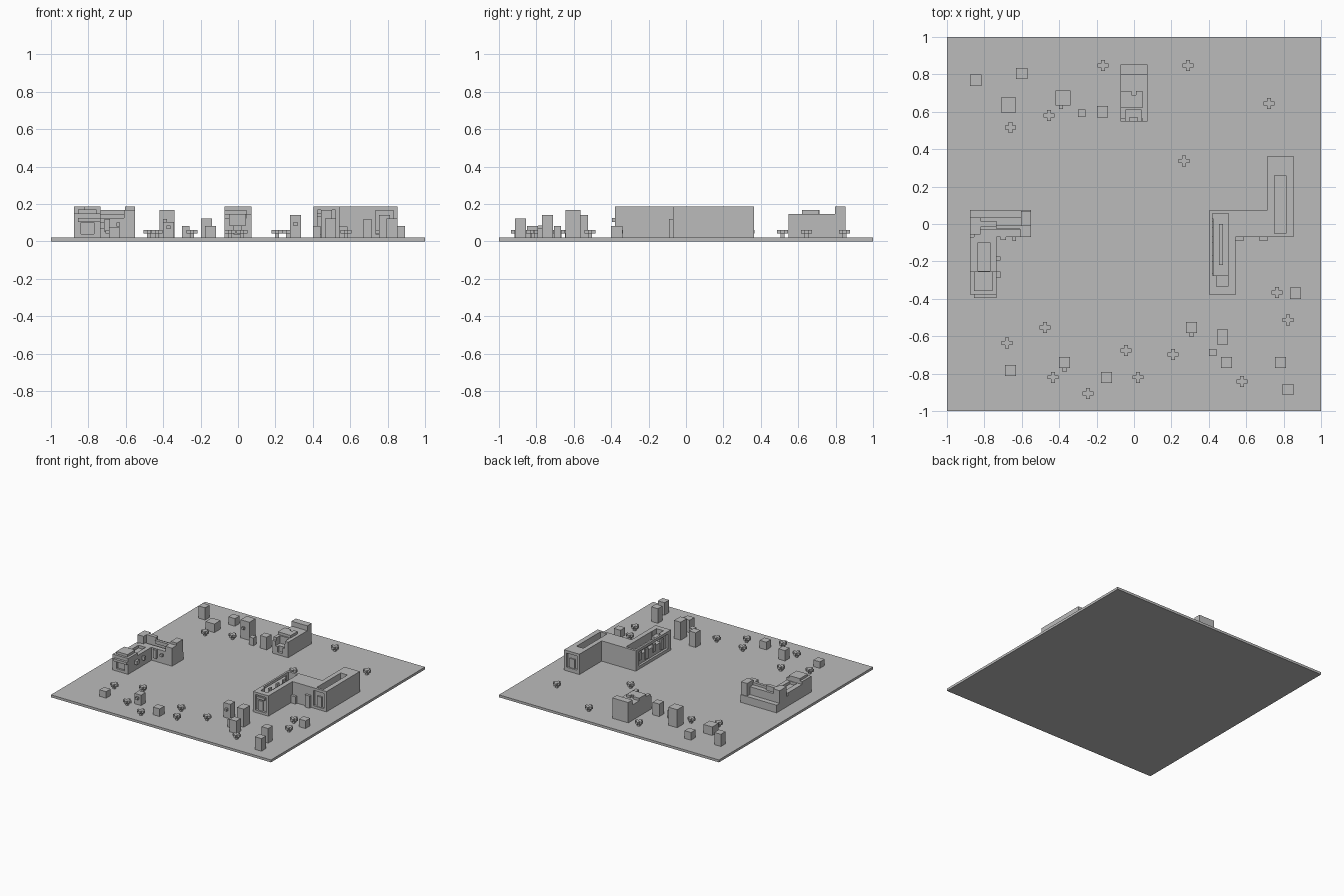
import bpy, bmesh

if "Cube" in bpy.data.objects:
    bpy.data.objects.remove(bpy.data.objects["Cube"], do_unlink=True)

# One flat colour
grey = bpy.data.materials.new("stone_grey")
grey.use_nodes = True
grey.diffuse_color = (0.5, 0.5, 0.5, 1)
grey.node_tree.nodes["Principled BSDF"].inputs["Base Color"].default_value = (0.5, 0.5, 0.5, 1)

G = 0.02      # ground level and block unit
TOP = 0.187   # roof level


def finish(name, bm):
    bmesh.ops.recalc_face_normals(bm, faces=bm.faces)
    mesh = bpy.data.meshes.new(name)
    bm.to_mesh(mesh)
    bm.free()
    mesh.materials.append(grey)
    ob = bpy.data.objects.new(name, mesh)
    bpy.context.collection.objects.link(ob)
    return ob


def prism(name, outline, z0, z1):
    bm = bmesh.new()
    face = bm.faces.new([bm.verts.new((x, y, z0)) for x, y in outline])
    top = bmesh.ops.extrude_face_region(bm, geom=[face])["geom"]
    verts = [v for v in top if isinstance(v, bmesh.types.BMVert)]
    bmesh.ops.translate(bm, verts=verts, vec=(0, 0, z1 - z0))
    return finish(name, bm)


def box(name, x0, x1, y0, y1, z0=G, z1=TOP):
    return prism(name, [(x0, y0), (x1, y0), (x1, y1), (x0, y1)], z0, z1)


def carve(ob, *bounds):
    """Cut a box shaped recess and keep the result as plain mesh."""
    cutter = box("recess_cutter", *bounds)
    cutter.hide_render = True
    mod = ob.modifiers.new("recess", "BOOLEAN")
    mod.operation, mod.solver, mod.object = "DIFFERENCE", "EXACT", cutter
    graph = bpy.context.evaluated_depsgraph_get()
    mesh = bpy.data.meshes.new_from_object(ob.evaluated_get(graph))
    ob.modifiers.clear()
    ob.data = mesh
    bpy.data.objects.remove(cutter, do_unlink=True)


box("ground_slab", -1, 1, -1, 1, 0, G)

# Large stepped building
hall = prism("large_hall", [(.404, -.38), (.543, -.38), (.543, -.07), (.853, -.07),
                            (.853, .364), (.714, .364), (.714, .075), (.404, .075)], G, TOP)
carve(hall, .751, .813, -.05, .26, .06, .3)         # east roof court
carve(hall, .42, .505, -.275, .055, .12, .3)        # west roof court
carve(hall, .44, .503, -.335, -.27, .145, .3)
carve(hall, .425, .52, -.5, -.36, .04, .167)        # west wing front
carve(hall, .735, .832, -.2, -.052, .04, .165)      # east wing front
carve(hall, .735, .832, .345, .5, .05, .165)        # east wing back
carve(hall, .3, .422, -.345, .03, .045, .165)       # west facade
box("west_wing_door", .445, .485, -.37, -.358, G, .12)
box("west_wing_lintel", .425, .5, -.37, -.358, .13, .15)
box("east_wing_door", .765, .805, -.065, -.05, G, .125)
box("east_wing_back_panel", .765, .81, .343, .355, .05, .125)
box("roof_rib", .455, .475, -.22, .0, .11, .15)
for i, y in enumerate((-.3, -.2, -.1, -.02)):
    box(f"west_facade_panel_{i}", .412, .425, y, y + .035, .06 + .02 * (i % 2), .145)
# Stepped porch in front of the connecting block
box("porch_step_low", .543, .585, -.07 - G, -.06, G, .08)
box("porch_step_high", .67, .714, -.07 - G, -.06, G, .12)

# Corner building: front wing, terraced back wing
wing = box("corner_front_wing", -.876, -.736, -.376, -.07, G, .128)
carve(wing, -.84, -.77, -.5, -.36, .04, .1)
carve(wing, -.835, -.77, -.25, -.1, .105, .3)
box("corner_front_lip", -.856, -.736, -.396, -.37, .105, .125)
box("corner_front_roof", -.876, -.736, -.376, -.255, .125, .15)
box("corner_front_cap", -.856, -.756, -.357, -.255, .15, .17)
for i, y in enumerate((-.29, -.195)):
    box(f"window_box_{i}", -.74, -.715, y, y + .035 - i * .015, .07, .1)
box("corner_back_wing", -.876, -.55, -.07, .035, G, .105)
box("corner_back_ledge", -.876, -.55, .03, .075, G, .083)
box("corner_back_wall", -.856, -.57, -.015, .035, .1, .148)
box("corner_wall_rail", -.736, -.59, -.028, -.005, .14, .168)
box("corner_wall_block", -.82, -.736, -.015, .015, .14, TOP)
box("corner_front_parapet", -.856, -.61, -.07, -.03, .1, .125)
box("corner_west_pillar", -.876, -.82, -.055, .035, .1, TOP)
box("corner_east_pillar", -.61, -.55, -.07, -.01, .1, .168)
box("corner_east_post", -.605, -.55, -.01, .07, .08, TOP)
box("corner_wing_nub", -.65, -.63, -.09, -.065, .08, .1)
box("corner_wing_bracket", -.715, -.685, -.085, -.065, .05, .12)

# Small house at the back
house = box("small_house", -.072, .072, .548, .81, G, .147)
carve(house, -.045, .04, .5, .61, .085, .3)
carve(house, -.025, .02, .5, .57, .04, .3)
carve(house, -.072 - G, .045, .5, .565, .125, .3)
box("small_house_back_wall", -.072, .072, .797, .853)
box("small_house_crest_left", -.072, -.014, .62, .71, .14, .168)
box("small_house_crest_right", .01, .045, .62, .71, .14, .168)
box("small_house_crest_middle", -.014, .01, .62, .69, .14, .168)

# Standing blocks: x, y, width, depth, top
blocks = [
    (-.846, .768, .06, .06, .12), (-.6, .805, .06, .06, .083), (-.672, .636, .08, .08, .09),
    (-.38, .674, .08, .08, .168), (-.28, .592, .04, .04, .083), (-.168, .6, .06, .06, .123),
    (-.66, -.783, .06, .06, .073), (-.372, -.74, .06, .06, .105), (-.147, -.82, .06, .06, .083),
    (.308, -.553, .06, .06, .14), (.473, -.604, .06, .08, .168), (.42, -.687, .04, .04, .083),
    (.494, -.74, .06, .06, .123), (.783, -.74, .06, .06, .14), (.824, -.885, .06, .06, .123),
    (.864, -.37, .06, .06, .083)]
for i, (x, y, w, d, top) in enumerate(blocks):
    box(f"standing_block_{i}", x - w / 2, x + w / 2, y - d / 2, y + d / 2, G, top)

# Small nubs on the front of three blocks
for i, (x, y, z) in enumerate([(-.39, .634, .1), (-.372, -.77, .065), (.308, -.583, .083)]):
    box(f"block_nub_{i}", x - .01, x + .01, y - G, y + .005, z, z + G)

# Cross shaped flowers on stems
flowers = [(-.166, .848), (.289, .848), (.722, .644), (.267, .337), (-.455, .58), (-.66, .516),
           (-.476, -.553), (-.679, -.636), (-.043, -.676), (-.433, -.82), (-.246, -.906),
           (.021, -.82), (.209, -.698), (.578, -.842), (.765, -.366), (.824, -.513)]
a, b = .01, .03
cross = [(-a, -b), (a, -b), (a, -a), (b, -a), (b, a), (a, a),
         (a, b), (-a, b), (-a, a), (-b, a), (-b, -a), (-a, -a)]
for i, (x, y) in enumerate(flowers):
    box(f"flower_stem_{i}", x - a, x + a, y - a, y + a, G, .042)
    prism(f"flower_head_{i}", [(x + u, y + v) for u, v in cross], .042, .061)
